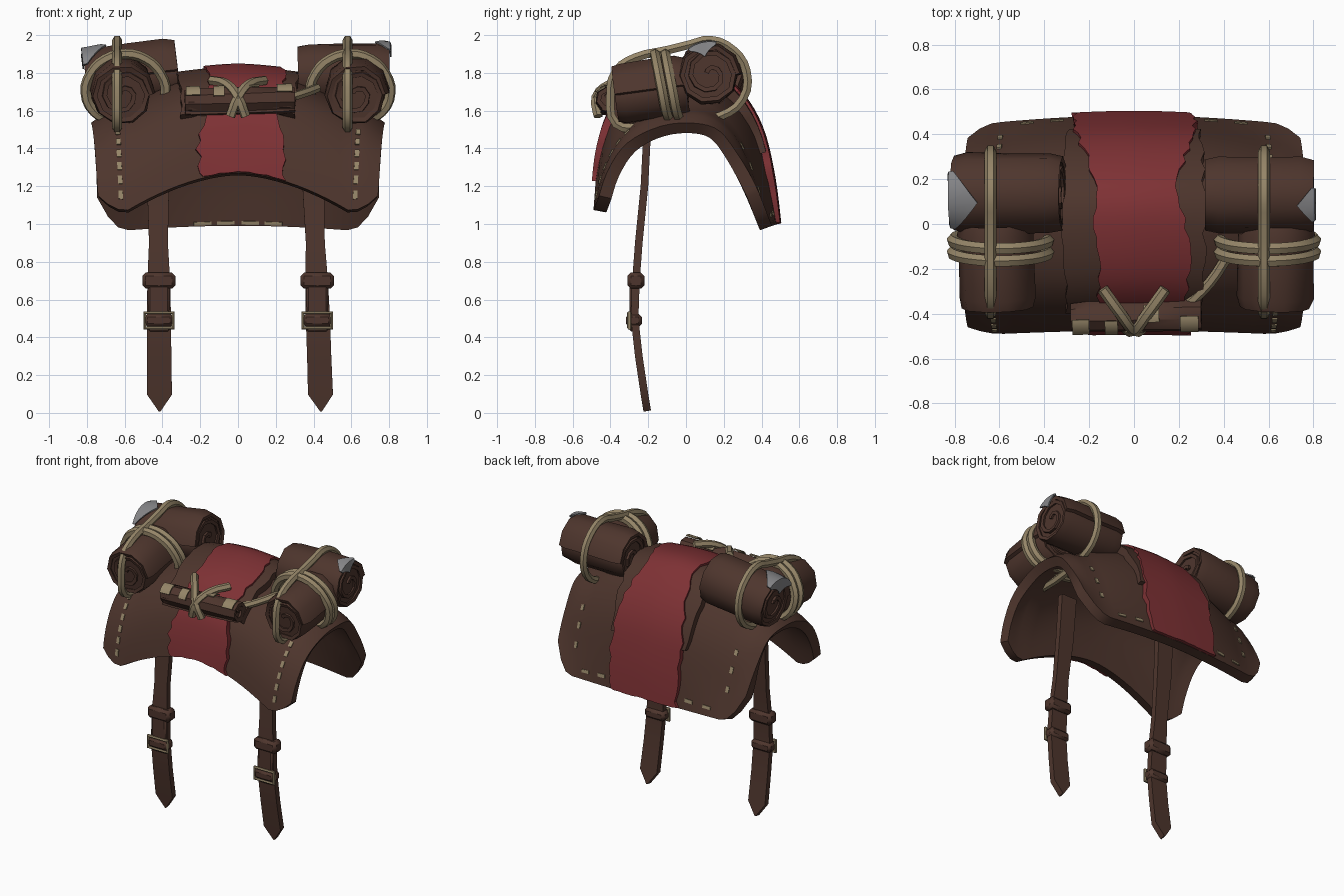
import bpy, bmesh, math, random
from mathutils import Vector

random.seed(4)
cube = bpy.data.objects.get("Cube")
if cube:
    bpy.data.objects.remove(cube)


def material(name, rgb):
    m = bpy.data.materials.new(name)
    m.use_nodes = True
    m.diffuse_color = (*rgb, 1)
    m.node_tree.nodes["Principled BSDF"].inputs["Base Color"].default_value = (*rgb, 1)
    return m


LEATHER = material("brown leather", (0.076, 0.036, 0.026))
CLOTH = material("red cloth", (0.21, 0.031, 0.035))
ROPE = material("tan rope", (0.3, 0.235, 0.138))
LINING = material("grey lining", (0.24, 0.24, 0.25))


def finish(name, data, mat, thick=0, offset=-1):
    """Link, bake the thickness, fix normals and shade."""
    data.materials.append(mat)
    ob = bpy.data.objects.new(name, data)
    bpy.context.collection.objects.link(ob)
    if thick:
        mod = ob.modifiers.new("thickness", "SOLIDIFY")
        mod.thickness, mod.offset = thick, offset
    bpy.ops.object.select_all(action="DESELECT")
    ob.select_set(True)
    bpy.context.view_layer.objects.active = ob
    bpy.ops.object.convert(target="MESH")
    bm = bmesh.new()
    bm.from_mesh(ob.data)
    bmesh.ops.recalc_face_normals(bm, faces=bm.faces)
    bm.to_mesh(ob.data)
    bm.free()
    bpy.ops.object.shade_smooth_by_angle(angle=math.radians(40))
    return ob


def grid(name, rows, mat, thick, offset=-1):
    n = len(rows[0])
    faces = [(i * n + j, (i + 1) * n + j, (i + 1) * n + j + 1, i * n + j + 1)
             for i in range(len(rows) - 1) for j in range(n - 1)]
    me = bpy.data.meshes.new(name)
    me.from_pydata([p for r in rows for p in r], [], faces)
    return finish(name, me, mat, thick, offset)


def tube(name, points, radius, cyclic=False, kind="AUTO"):
    cu = bpy.data.curves.new(name, "CURVE")
    cu.dimensions = "3D"
    cu.bevel_depth, cu.bevel_resolution = radius, 1
    cu.resolution_u = 3
    cu.use_fill_caps = True
    sp = cu.splines.new("BEZIER")
    sp.bezier_points.add(len(points) - 1)
    for q, p in zip(sp.bezier_points, points):
        q.co = p
        q.handle_left_type = q.handle_right_type = kind
    sp.use_cyclic_u = cyclic
    return finish(name, cu, ROPE)


def box(name, centre, size, mat, bevel=0.012):
    bm = bmesh.new()
    bmesh.ops.create_cube(bm, size=1)
    for v in bm.verts:
        v.co = Vector(centre) + v.co * Vector(size)
    bmesh.ops.bevel(bm, geom=bm.edges[:], offset=bevel, segments=1, affect="EDGES")
    me = bpy.data.meshes.new(name)
    bm.to_mesh(me)
    bm.free()
    return finish(name, me, mat)


# Saddle surface: arch sections (y, z) from front hem to back hem
MIDDLE = [(-.475, 1.27), (-.44, 1.44), (-.38, 1.59), (-.25, 1.73), (-.06, 1.8),
          (.12, 1.8), (.27, 1.68), (.38, 1.5), (.445, 1.26), (.485, 1.0)]
FLAP = [(-.49, 1.07), (-.45, 1.25), (-.37, 1.42), (-.25, 1.54), (-.08, 1.6),
        (.1, 1.6), (.23, 1.51), (.32, 1.36), (.39, 1.16), (.455, .99)]
EDGE = [(-.46, 1.15), (-.42, 1.27), (-.34, 1.4), (-.23, 1.48), (-.08, 1.53),
        (.08, 1.53), (.18, 1.49), (.26, 1.39), (.335, 1.27), (.385, 1.17)]
FLAP_X, EDGE_X, LAST = .62, .78, 9


def section(profile, v):
    """Smooth curve through the section points."""
    i = min(int(v), LAST - 1)
    t = v - i
    a, b, c, d = (Vector(profile[min(max(k, 0), LAST)]) for k in range(i - 1, i + 3))
    return b + (c - a) * t / 2 + (a - b * 2.5 + c * 2 - d / 2) * t**2 + \
        ((b - c) * 1.5 + (d - a) / 2) * t**3


def point(x, v):
    ax = abs(x)
    if ax < FLAP_X:
        q = section(MIDDLE, v).lerp(section(FLAP, v), (ax / FLAP_X) ** 1.75)
    else:
        q = section(FLAP, v).lerp(section(EDGE, v), ((ax - FLAP_X) / (EDGE_X - FLAP_X)) ** 2)
    # The hems are a little narrower than the ridge
    return Vector((x * (1 - .05 * abs(v * 2 / LAST - 1)), q.x, q.y))


def surface(x, v, lift):
    e = .02
    across = point(x + e, v) - point(x - e, v)
    along = point(x, min(v + e, LAST)) - point(x, max(v - e, 0))
    return point(x, v) + across.cross(along).normalized() * lift


def layer(name, left, right, v0, v1, lift, thick, mat, nx=1, nv=1, ragged=0, crown=0):
    """Sheet lying on the saddle; the crown lifts its middle over the seat."""
    rows = []
    for i in range(nx + 1):
        row = []
        for j in range(nv + 1):
            v = v0 + (v1 - v0) * j / nv
            x = left(v) + (right(v) - left(v)) * i / nx
            if i in (0, nx):
                x += random.uniform(-ragged, ragged)
            if j in (0, nv):
                v = min(max(v + random.uniform(-ragged, ragged) * 4, 0), LAST)
            arch = math.sin(math.pi * v / LAST)
            row.append(surface(x, v, lift + crown * arch * (.05 + x * x)))
        rows.append(row)
    return grid(name, rows, mat, thick)


def track(values):
    """Piecewise-linear edge position along the arch."""
    def at(v):
        i = min(int(v), LAST - 1)
        return values[i] + (values[i + 1] - values[i]) * (v - i)
    return at


layer("saddle", lambda v: -EDGE_X, lambda v: EDGE_X, 0, LAST, 0, .068, LEATHER, 28, 27)
layer("seat_pad", lambda v: -.3, lambda v: .3, 2.1, 7.4, .006, .06, LEATHER, 10, 18, .01, .35)
layer("cloth_runner", track([-.2, -.22, -.17, -.15, -.16, -.16, -.2, -.26, -.27, -.28]),
      track([.26, .25, .2, .23, .24, .18, .22, .27, .28, .27]),
      0, LAST, .02, .04, CLOTH, 14, 40, .014, .35)

# Stitches down the flaps and along the back hem, outside and inside
for s in (-1, 1):
    spots = [(.65, .4 + .4 * i, .012, .22, .006) for i in range(6)]
    spots += [(.62, 6.6 + .6 * i, .012, .2, .006) for i in range(3)]
    spots += [(.36 + .14 * i, 8.6, .03, .1, .006) for i in range(2)]
    spots += [(.07 + .13 * i, 8.85, .05, .1, -.067) for i in range(2)]
    for k, (x, v, w, length, lift) in enumerate(spots):
        layer(f"stitch_{s}_{k}", lambda q: s * x - w, lambda q: s * x + w,
              v, v + length, lift, .008, ROPE)


# Rolled blankets
def frame(a, b):
    d = (b - a).normalized()
    side = d.cross(Vector((0, 0, 1))).normalized()
    up = side.cross(d)
    return lambda t, ang, r: a.lerp(b, t) + (side * math.cos(ang) + up * math.sin(ang)) * r


def roll(name, a, b, radius, turns=2.4, sides=10):
    a, b = Vector(a), Vector(b)
    at = frame(a, b)
    n = int(turns * sides)
    rows = []
    for t in (0, .12, .5, .88, 1):
        taper = .92 if t in (0, 1) else 1
        rows.append([at(t, math.tau * k / sides + .6,
                        (.02 + (radius - .03) * (1 - (1 - k / n) ** 2)) * taper
                        + random.uniform(-.004, .004)) for k in range(n + 1)])
    grid(name, rows, LEATHER, .024, 0)
    # Filled core just inside the coiled ends
    core = []
    for t, r in ((.03, .001), (.03, .8), (.97, .8), (.97, .001)):
        core.append([at(t, math.tau * k / sides, r * radius) for k in range(sides + 1)])
    grid(name + "_core", core, LEATHER, 0)


def patch(name, a, b, radius, t0, t1, mid, half, mat, lip=0):
    """Thin curved plate on a roll; with a lip it is pointed and folds over the end."""
    at = frame(Vector(a), Vector(b))
    rows = []
    for k in range(9):
        f = k / 4 - 1
        ang = mid + f * half
        start = t1 - (t1 - t0) * (1 - abs(f) * .85) if lip else t0
        row = [at(start, ang, radius), at(t1, ang, radius * (.97 if lip else 1))]
        if lip:
            row.append(at(t1 + .01, ang, radius * (1 - lip * (1 - abs(f) * .8))))
        rows.append(row)
    grid(name, rows, mat, .008, 0)


UP = math.pi / 2
# label, side, front roll x, long rope x, rear radius, rear y, inner z, outer z, fold depth, lip
BUNDLES = (("right", -1, .62, .64, .182, .14, 1.81, 1.75, .26, .6),
           ("left", 1, .635, .58, .172, .125, 1.785, 1.79, .15, .45))
for label, s, cx, loop_x, rear, y, inner, outer, fold, lip in BUNDLES:
    roll(f"front_roll_{label}", (s * cx, 0, 1.73), (s * (cx - .01), -.37, 1.68), .172)
    a, b = (s * .32, y, inner), (s * .8, y, outer)
    roll(f"rear_roll_{label}", a, b, rear)
    patch(f"lining_fold_{label}", a, b, rear + .006, 1 - fold, 1.01,
          UP - s * .25, fold * 3, LINING, lip)
    # Rope around both rolls, front to back
    outline = [(-.25, 1.51), (-.37, 1.53), (-.4, 1.67), (-.37, 1.81), (-.27, 1.88), (-.1, 1.92),
               (.02, 1.95), (.13, 1.974), (.25, 1.92), (.32, 1.81), (.3, 1.66), (.18, 1.57)]
    tube(f"long_rope_{label}", [(s * loop_x, p, q) for p, q in outline], .026, cyclic=True)
    # Pair of ropes around the front roll, leaning back and tucked in at the saddle
    for k, ry in enumerate((-.07, -.125)):
        ring = []
        for t in range(12):
            c, h = math.cos(t * math.tau / 12), math.sin(t * math.tau / 12)
            wide = .212 if h > -.1 else .19
            ring.append((s * .595 + wide * c, ry - .04 * h, max(1.695 + .205 * h, 1.56)))
        tube(f"cross_rope_{label}_{k}", ring, .028, cyclic=True)

# Small roll tied across the front
a, b = (-.28, -.42, 1.645), (.3, -.41, 1.66)
roll("small_roll", a, b, .075, 1.8, 8)
for k, (t0, t1, mid) in enumerate(((.01, .14, .4), (.26, .36, .3), (.56, .68, 1.2), (.84, .98, .5))):
    patch(f"small_roll_trim_{k}", a, b, .08, t0, t1, UP + mid - 1, .5, ROPE)
for s in (-1, 1):
    tube(f"knot_rope_{s}", [(s * .14, -.29, 1.76), (s * .06, -.4, 1.74),
                            (0, -.475, 1.67), (-s * .04, -.465, 1.57)], .026)
tube("linking_rope", [(.24, -.36, 1.66), (.34, -.26, 1.69), (.42, -.14, 1.72)], .024)

# Hanging straps with keepers and buckles
STRAP = [(-.205, 1.5, .06), (-.22, 1.2, .058), (-.25, .9, .05), (-.265, .7, .06),
         (-.272, .5, .064), (-.25, .3, .064), (-.22, .1, .066), (-.205, .01, .004)]
for label, top, low in (("right", -.425, -.415), ("left", .39, .44)):
    def centre(z):
        return low + (top - low) * z / 1.47
    grid(f"strap_{label}", [[(centre(z) + k * w, y, z) for k in (-1, 0, 1)]
                            for y, z, w in STRAP], LEATHER, .04, 0)
    x = centre(.6)
    box(f"strap_overlap_{label}", (x, -.28, .57), (.115, .04, .28), LEATHER)
    box(f"strap_keeper_{label}", (x, -.265, .7), (.175, .09, .085), LEATHER, .018)
    box(f"buckle_loop_{label}", (x, -.275, .49), (.155, .085, .07), LEATHER, .018)
    tube(f"buckle_frame_{label}", [(x + i * .075, -.3, .49 + j * .04) for i, j in
                                   ((-1, -1), (1, -1), (1, 1), (-1, 1))],
         .012, cyclic=True, kind="VECTOR")
